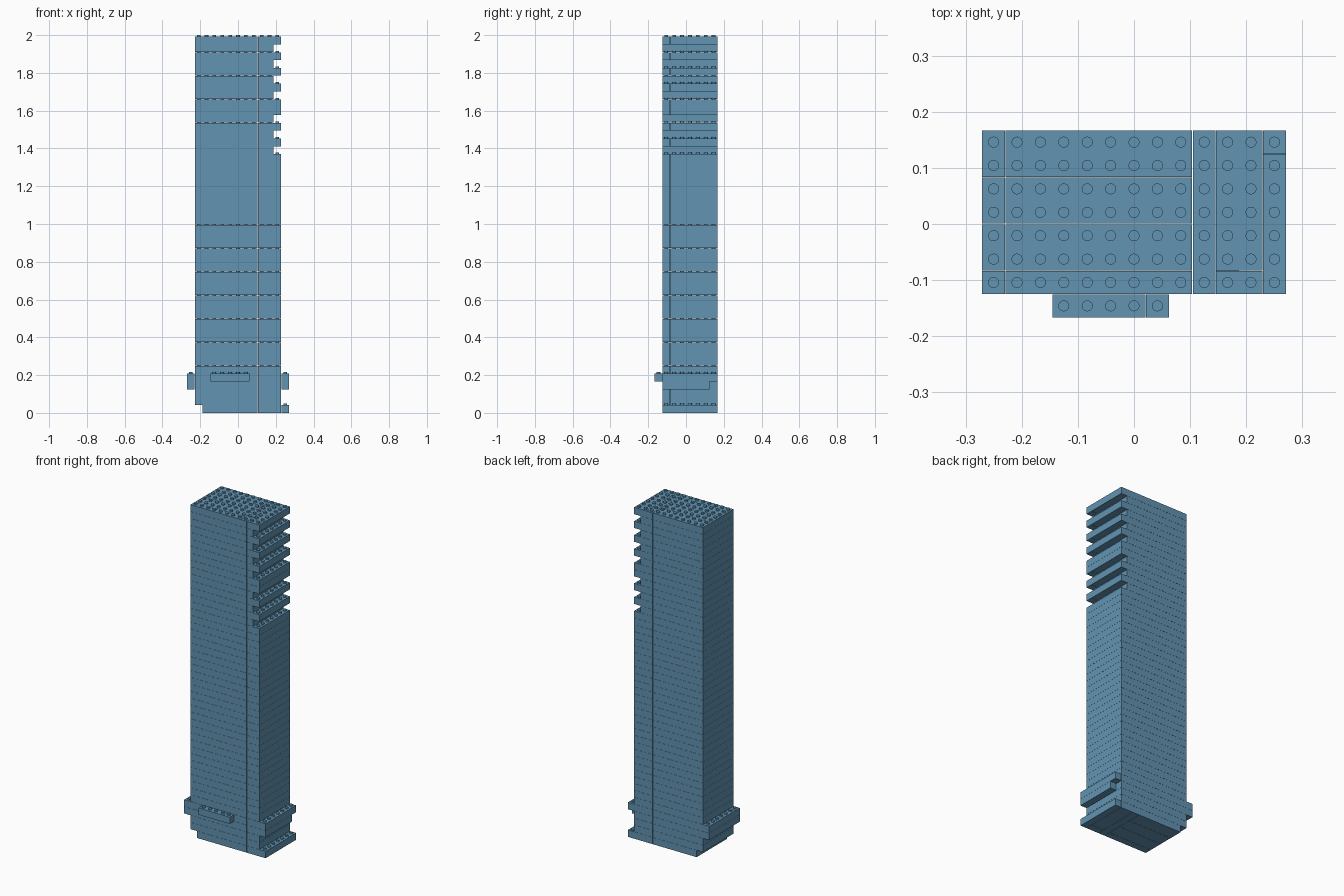
import bpy
import bmesh
import math
from mathutils import Matrix

cube = bpy.data.objects.get("Cube")
if cube:
    bpy.data.objects.remove(cube, do_unlink=True)

PITCH = 0.0417      # stud spacing
LAYER = 0.0415      # brick height
GAP = 0.0006        # clearance on each side of a brick
STUD_R = 0.0098
STUD_H = 0.008
X0, Y0 = -6.5 * PITCH, -3 * PITCH   # outer left edge and front wall

blue = bpy.data.materials.new("muted blue")
blue.use_nodes = True
blue.diffuse_color = (0.122, 0.292, 0.44, 1)
blue.node_tree.nodes["Principled BSDF"].inputs["Base Color"].default_value = blue.diffuse_color

meshes = {}


def brick_mesh(cols, rows):
    """Studded block, made once per size and shared."""
    if (cols, rows) in meshes:
        return meshes[cols, rows]
    bm = bmesh.new()
    w, d, h = cols * PITCH, rows * PITCH, LAYER
    size = (w - 2 * GAP, d - 2 * GAP, h - GAP)
    bmesh.ops.create_cube(bm, size=1, matrix=Matrix.Translation((w / 2, d / 2, (h + GAP) / 2))
                          @ Matrix.Diagonal((*size, 1)))
    for c in range(cols):
        for r in range(rows):
            spot = Matrix.Translation(((c + 0.5) * PITCH, (r + 0.5) * PITCH, h))
            disc = bmesh.ops.create_circle(bm, cap_ends=True, segments=16, radius=STUD_R, matrix=spot)
            cap = disc["verts"][0].link_faces[0]
            if cap.normal.z < 0:
                cap.normal_flip()
            top = bmesh.ops.extrude_face_region(bm, geom=[cap])["geom"]
            bmesh.ops.translate(bm, vec=(0, 0, STUD_H),
                                verts=[v for v in top if isinstance(v, bmesh.types.BMVert)])
            if cap.is_valid:
                bm.faces.remove(cap)
    bm.normal_update()
    for f in bm.faces:
        f.smooth = False
    mesh = bpy.data.meshes.new("studded brick")
    bm.to_mesh(mesh)
    bm.free()
    mesh.materials.append(blue)
    meshes[cols, rows] = mesh
    return mesh


def brick(name, col, row, level, cols, rows):
    ob = bpy.data.objects.new(name, brick_mesh(cols, rows))
    ob.location = (X0 + col * PITCH, Y0 + row * PITCH, level * LAYER)
    bpy.context.collection.objects.link(ob)


def strip(name, col, level, cols, cuts):
    """Bricks side by side in depth, split at the given rows."""
    for a, b in zip(cuts, cuts[1:]):
        brick(name, col, a, level, cols, b - a)


FULL = [0, 7]
NOTCHED = {33, 35, 37, 40, 42, 44, 46}   # courses recessed on the left side

# Tower courses
for level in range(48):
    start = 2 if level == 0 else 1
    strip("main_wall_brick", start, level, 9 - start, [0, 1, 3, 5, 7])
    strip("inner_column_brick", 9, level, 1, FULL)
    if level in NOTCHED:
        strip("recessed_side_brick", 10, level, 1, FULL)
    else:
        strip("side_column_brick", 10, level, 2, [0, 1, 7])

# Foot step and the collar near the base
strip("foot_step", 12, 0, 1, FULL)
for level in (3, 4):
    strip("right_collar", 0, level, 1, [0, 1, 3, 5, 7])
strip("left_collar_lower", 12, 3, 1, [0, 6])
strip("left_collar_upper", 12, 4, 1, [0, 6, 7])

# Front ledge
brick("entrance_ledge", 3, -1, 4, 4, 1)
brick("entrance_ledge_end", 7, -1, 4, 1, 1)
